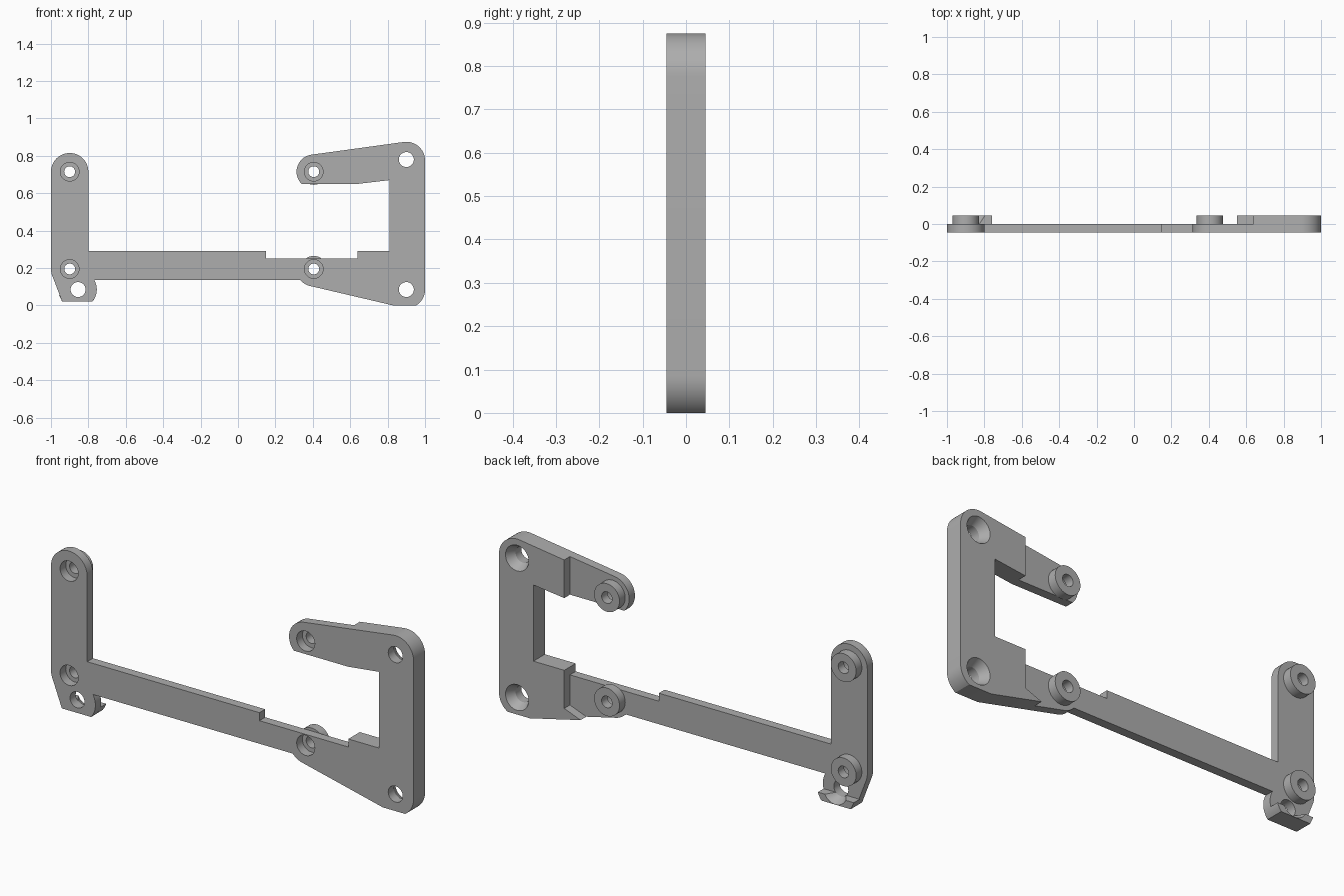
import bpy, bmesh
from math import radians, cos, sin, asin, degrees

if "Cube" in bpy.data.objects:
    bpy.data.objects.remove(bpy.data.objects["Cube"])

FRONT, MID, BACK = -0.045, 0.0, 0.045

grey = bpy.data.materials.new("grey plastic")
grey.use_nodes = True
grey.diffuse_color = (0.42, 0.42, 0.42, 1)
grey.node_tree.nodes["Principled BSDF"].inputs["Base Color"].default_value = (0.42, 0.42, 0.42, 1)


def arc(x, z, r, start, end, steps=14):
    angles = [radians(start + (end - start) * i / steps) for i in range(steps + 1)]
    return [(x + r * cos(a), z + r * sin(a)) for a in angles]


def circle(centre, r):
    return arc(*centre, r, 0, 360, 40)[:-1]


def cap(bm, y, *loops):
    """Flat face at depth y; loops after the first are holes."""
    edges = []
    for loop in loops:
        verts = [bm.verts.new((x, y, z)) for x, z in loop]
        edges += [bm.edges.new((verts[i - 1], verts[i])) for i in range(len(verts))]
    bmesh.ops.triangle_fill(bm, use_beauty=True, edges=edges, normal=(0, 1, 0))


def wall(bm, loop0, y0, loop1, y1):
    """Side faces joining two matching loops."""
    a = [bm.verts.new((x, y0, z)) for x, z in loop0]
    b = [bm.verts.new((x, y1, z)) for x, z in loop1]
    for i in range(len(a)):
        bm.faces.new((a[i - 1], a[i], b[i], b[i - 1]))


def finish(name, bm):
    bmesh.ops.remove_doubles(bm, verts=bm.verts[:], dist=0.00001)
    bmesh.ops.recalc_face_normals(bm, faces=bm.faces[:])
    mesh = bpy.data.meshes.new(name)
    bm.to_mesh(mesh)
    bm.free()
    mesh.materials.append(grey)
    mesh.shade_smooth()
    mesh.set_sharp_from_angle(angle=radians(25))
    obj = bpy.data.objects.new(name, mesh)
    bpy.context.scene.collection.objects.link(obj)


# Outline pieces shared by the plate and the thick block
arm_tip = [(0.64, 0.65)] + arc(0.405, 0.715, 0.092, 225, 98) + [(0.64, 0.84)]
right_side = arc(0.9, 0.775, 0.1, 98, 0) + arc(0.9, 0.085, 0.1, 0, -58) + [(0.83, 0)]
inner_edge = [(0.64, 0.29), (0.81, 0.29), (0.81, 0.67)]
wedge = (0.55, 0.0656)
bar = (
    arc(0.405, 0.195, 0.093, 258, 220, 6)
    + arc(-0.855, 0.085, 0.1, 30, -40.5)
    + [(-0.94, 0.02)] + arc(-0.9, 0.195, 0.1, 205, 180, 5)
    + arc(-0.9, 0.715, 0.1, 180, 0, 24)
    + [(-0.8, 0.29), (0.15, 0.29), (0.15, 0.25), (0.64, 0.25)]
)
plate = arm_tip + right_side + [wedge] + bar + inner_edge
block = [(0.64, 0.65), (0.64, 0.84)] + right_side + [wedge, (0.64, 0.1), (0.64, 0.25)] + inner_edge

# Hole centres
bosses = [(-0.9, 0.195), (-0.9, 0.715), (0.405, 0.195), (0.405, 0.715)]
bores = [circle(c, 0.05) for c in bosses]
foot_hole = (-0.855, 0.085)
corner_holes = [(0.9, 0.78), (0.9, 0.085)]
narrow = [circle(c, 0.04) for c in corner_holes]
wide = [circle(c, 0.064) for c in corner_holes]
foot_bore = circle(foot_hole, 0.04)

# Frame: front plate with thick C-shaped block behind its right end
frame = bmesh.new()
cap(frame, FRONT, plate, foot_bore, *bores, *narrow)
for loop in [plate, foot_bore] + bores + narrow:
    wall(frame, loop, FRONT, loop, MID)
cap(frame, MID, arm_tip, bores[3])
cap(frame, MID, [wedge] + bar + [(0.64, 0.1)], foot_bore, *bores[:3])
wall(frame, block, MID, block, BACK)
for inner, outer in zip(narrow, wide):
    wall(frame, inner, MID, outer, BACK)
cap(frame, BACK, block, *wide)
finish("bracket_frame", frame)

# Bosses with a screw hole, closing the counterbores
for centre in bosses:
    bm = bmesh.new()
    outer, inner = circle(centre, 0.07), circle(centre, 0.029)
    for y in (MID, BACK):
        cap(bm, y, outer, inner)
    for loop in (outer, inner):
        wall(bm, loop, MID, loop, BACK)
    finish("screw_boss", bm)


# Small foot behind the lower left hole, notched by its countersink
def foot_outline(r):
    dip = degrees(asin(0.028 / r))
    return ([(-0.957, 0.057), (-0.94, 0.02)] + arc(*foot_hole, 0.1, -40.5, -16.3, 6)
            + arc(*foot_hole, r, -dip, dip - 180, 16))


foot = bmesh.new()
cap(foot, MID, foot_outline(0.04))
cap(foot, BACK, foot_outline(0.064))
wall(foot, foot_outline(0.04), MID, foot_outline(0.064), BACK)
finish("rear_foot", foot)
